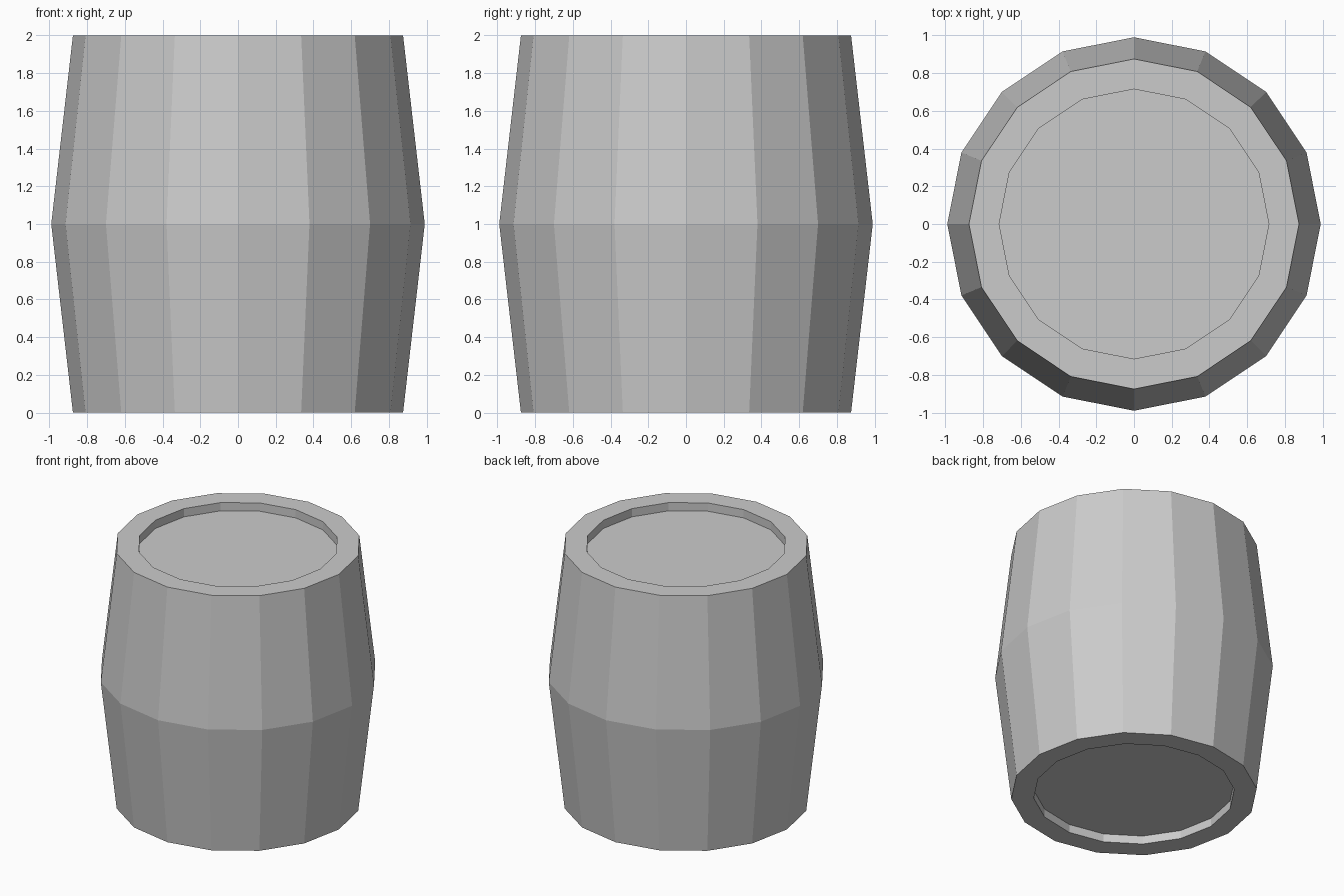
import bpy, bmesh
from math import cos, sin, tau

if "Cube" in bpy.data.objects:
    bpy.data.objects.remove(bpy.data.objects["Cube"])

SIDES = 16
DEPTH = 0.065
# (radius, height) from the bottom recess, up the bulging side, to the top recess
PROFILE = [(0.715, DEPTH), (0.715, 0), (0.875, 0), (0.99, 1.0),
           (0.875, 2.0), (0.715, 2.0), (0.715, 2.0 - DEPTH)]

bm = bmesh.new()
rings = [[bm.verts.new((r * cos(tau * i / SIDES), r * sin(tau * i / SIDES), z))
          for i in range(SIDES)] for r, z in PROFILE]

# staves and rims
for low, high in zip(rings, rings[1:]):
    for i in range(SIDES):
        j = (i + 1) % SIDES
        bm.faces.new((low[i], low[j], high[j], high[i]))

# recessed lids
bm.faces.new(rings[0][::-1])
bm.faces.new(rings[-1])
bmesh.ops.recalc_face_normals(bm, faces=bm.faces[:])

mesh = bpy.data.meshes.new("barrel")
bm.to_mesh(mesh)
bm.free()
barrel = bpy.data.objects.new("barrel", mesh)
bpy.context.collection.objects.link(barrel)
